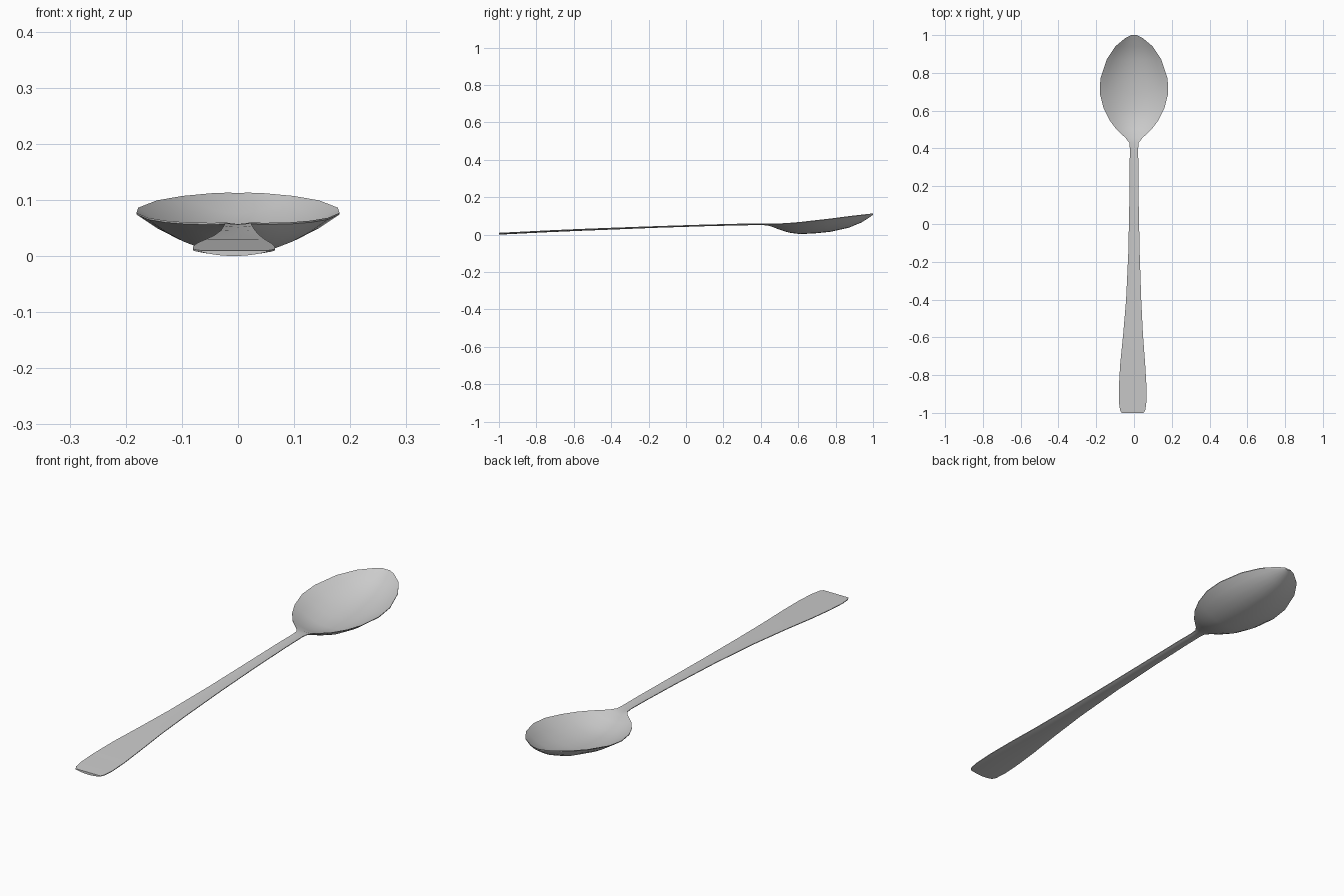
import bpy, bmesh

# Stations along the spoon: y, half width, edge height, belly sag
stations = [
    (-1.0, 0.058, 0.012, 0.007), (-0.985, 0.067, 0.013, 0.007),
    (-0.94, 0.073, 0.015, 0.007), (-0.86, 0.073, 0.019, 0.007),
    (-0.74, 0.066, 0.025, 0.007), (-0.58, 0.052, 0.032, 0.007),
    (-0.40, 0.040, 0.039, 0.007), (-0.15, 0.030, 0.048, 0.006),
    (0.10, 0.025, 0.056, 0.006), (0.30, 0.023, 0.061, 0.006),
    (0.40, 0.022, 0.062, 0.006), (0.43, 0.025, 0.062, 0.007),
    (0.455, 0.044, 0.061, 0.012), (0.50, 0.092, 0.062, 0.030),
    (0.55, 0.130, 0.065, 0.049), (0.61, 0.160, 0.070, 0.062),
    (0.69, 0.181, 0.079, 0.067), (0.77, 0.178, 0.088, 0.068),
    (0.87, 0.145, 0.101, 0.059), (0.94, 0.099, 0.109, 0.038),
    (0.985, 0.045, 0.114, 0.014), (1.0, 0.015, 0.115, 0.003),
]
N = 10       # segments across the width
EDGE = 0.003  # thickness at the rim
CORE = 0.007  # extra thickness along the middle

bm = bmesh.new()
rings = []
for y, w, z, sag in stations:
    # The handle end leans slightly to one side
    cx = -0.007 * min(1, max(0, (-0.3 - y) / 0.4))
    core = min(CORE, w * 0.15)
    us = [-1 + 2 * i / N for i in range(N + 1)]
    top = [bm.verts.new((cx + u * w, y, z - (sag - core) * (1 - u * u))) for u in us]
    low = [bm.verts.new((cx + u * w, y, z - EDGE - sag * (1 - u * u))) for u in reversed(us)]
    rings.append(top + low)

# Skin the sections and cap both ends
for a, b in zip(rings, rings[1:]):
    for i in range(len(a)):
        j = (i + 1) % len(a)
        bm.faces.new((a[i], a[j], b[j], b[i]))
bm.faces.new(rings[0])
bm.faces.new(rings[-1])
bmesh.ops.recalc_face_normals(bm, faces=bm.faces)

mesh = bpy.data.meshes.new("spoon")
bm.to_mesh(mesh)
bm.free()
spoon = bpy.data.objects.new("spoon", mesh)
bpy.context.collection.objects.link(spoon)

# Rest the lowest point on the ground
low_z = min(v.co.z for v in mesh.vertices)
for v in mesh.vertices:
    v.co.z -= low_z

bpy.context.view_layer.objects.active = spoon
spoon.select_set(True)
bpy.ops.object.shade_smooth_by_angle(angle=0.7)
